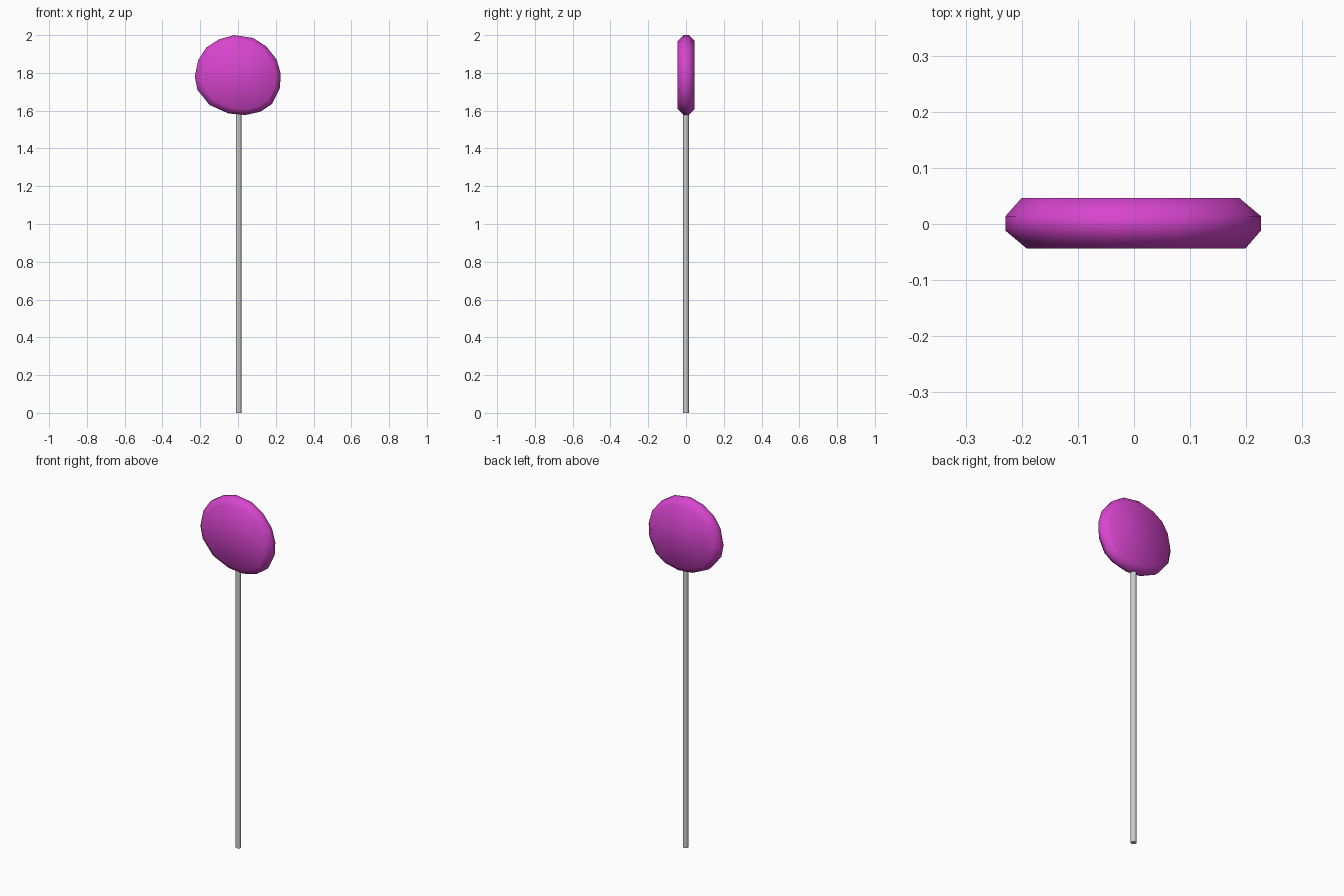
import bpy, bmesh

if "Cube" in bpy.data.objects:
    bpy.data.objects.remove(bpy.data.objects["Cube"])


def material(name, rgb):
    m = bpy.data.materials.new(name)
    m.diffuse_color = (*rgb, 1)
    m.use_nodes = True
    m.node_tree.nodes["Principled BSDF"].inputs["Base Color"].default_value = m.diffuse_color
    return m


def finish(bm, name, mat):
    bmesh.ops.recalc_face_normals(bm, faces=bm.faces)
    me = bpy.data.meshes.new(name)
    bm.to_mesh(me)
    bm.free()
    me.materials.append(mat)
    ob = bpy.data.objects.new(name, me)
    bpy.context.collection.objects.link(ob)
    return ob


magenta = material("candy magenta", (0.68, 0.06, 0.62))
grey = material("stick grey", (0.62, 0.62, 0.62))

# Candy: a hand-shaped round outline, bevelled towards flat front and back faces
outline = [(-0.02, 2.0), (0.08, 1.985), (0.15, 1.94), (0.205, 1.87),
           (0.226, 1.795), (0.222, 1.72), (0.18, 1.635), (0.12, 1.595),
           (0.04, 1.577), (-0.05, 1.585), (-0.15, 1.63), (-0.215, 1.71),
           (-0.229, 1.78), (-0.21, 1.87), (-0.167, 1.935), (-0.10, 1.978)]
cz = 1.79
# ring: y, scale, sideways shift
rings = [(-0.044, 0.855, 0.005), (-0.012, 1, 0), (0.014, 1, 0), (0.046, 0.855, -0.005)]
bm = bmesh.new()
loops = [[bm.verts.new((x * s + dx, y, cz + (z - cz) * s)) for x, z in outline]
         for y, s, dx in rings]
n = len(outline)
for a, b in zip(loops, loops[1:]):
    for i in range(n):
        j = (i + 1) % n
        bm.faces.new((a[i], a[j], b[j], b[i]))
bm.faces.new(loops[0])
bm.faces.new(loops[-1])
candy = finish(bm, "candy", magenta)
for p in candy.data.polygons:
    p.use_smooth = True

# Stick: thin rod running up into the candy
bm = bmesh.new()
bmesh.ops.create_cone(bm, cap_ends=True, segments=10, radius1=0.015, radius2=0.015, depth=1.62)
bmesh.ops.translate(bm, verts=bm.verts, vec=(0.003, 0, 0.81))
stick = finish(bm, "stick", grey)
for p in stick.data.polygons:
    p.use_smooth = abs(p.normal.z) < 0.5
for e in stick.data.edges:
    z0, z1 = (stick.data.vertices[v].co.z for v in e.vertices)
    e.use_edge_sharp = abs(z0 - z1) < 0.01
